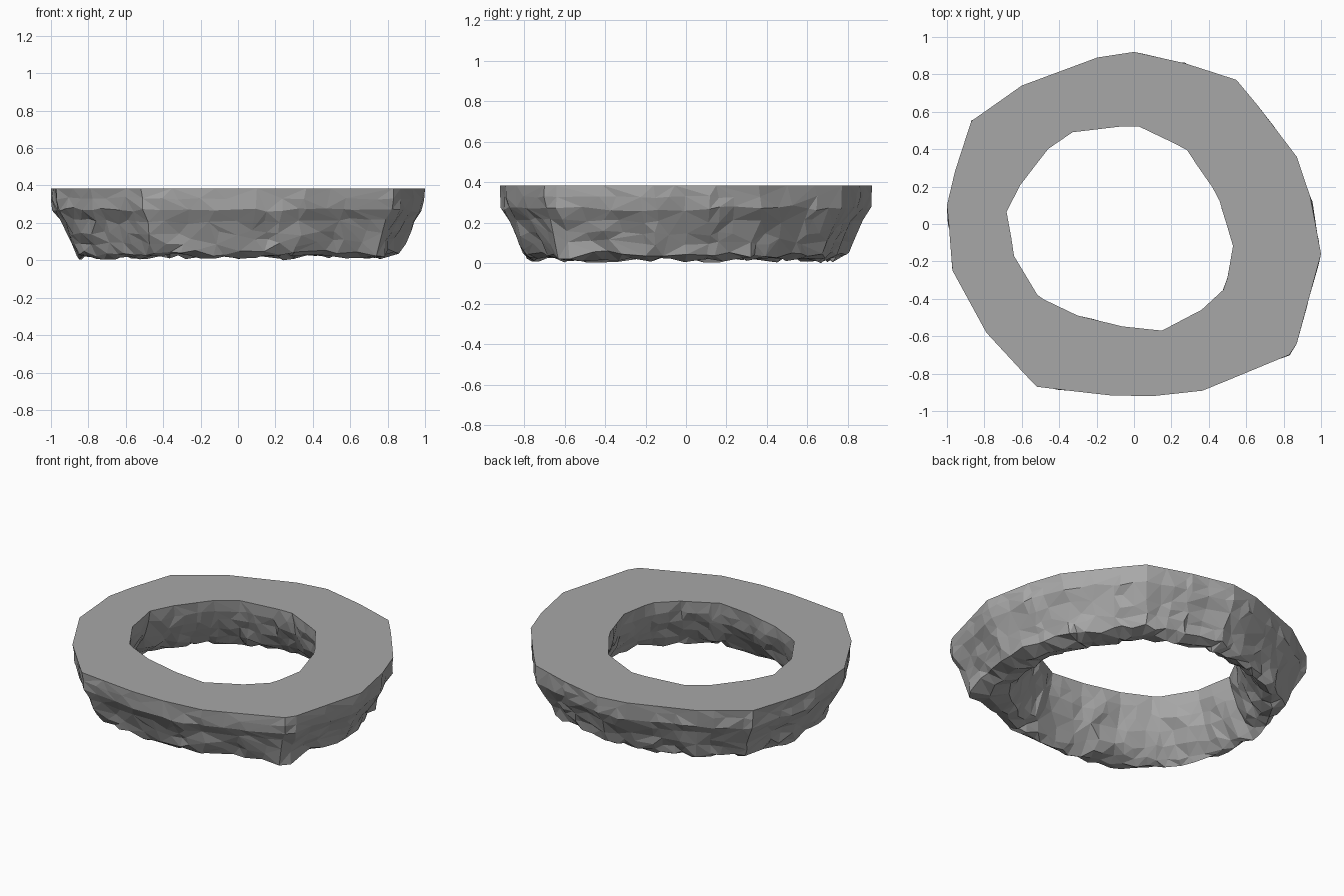
import bpy, bmesh, math, random
from mathutils import Vector, noise

default_cube = bpy.data.objects.get("Cube")
if default_cube:
    bpy.data.objects.remove(default_cube, do_unlink=True)

random.seed(4)
SEGMENTS = 72
TOP = 0.385

# Plan outlines of the flat top, listed counter-clockwise from the back
outer_plan = [(0, .92), (-.2, .89), (-.33, .84), (-.6, .74), (-.87, .55), (-.96, .27),
              (-1, .1), (-.97, -.25), (-.79, -.58), (-.52, -.87), (-.1, -.92), (.1, -.92),
              (.37, -.89), (.83, -.7), (.87, -.64), (1, -.16), (.95, .12), (.87, .36),
              (.68, .61), (.55, .77), (.27, .86)]
inner_plan = [(-.08, .52), (-.33, .49), (-.46, .4), (-.6, .22), (-.68, .07), (-.64, -.18),
              (-.51, -.39), (-.3, -.49), (-.05, -.55), (.15, -.57), (.36, -.46),
              (.49, -.34), (.53, -.12), (.45, .15), (.28, .4), (.03, .52)]

# Cross-section steps: (inset from the top edge, height)
outer_profile = [(0, TOP), (.004, .33), (.01, .27), (.05, .21), (.08, .15),
                 (.1, .1), (.125, .04)]
inner_profile = [(.155, .045), (.105, .1), (.065, .17), (.03, .24), (.008, .31), (0, TOP)]


def radius_at(plan, angle):
    """Distance from the centre to a plan outline along one direction."""
    ray = Vector((math.cos(angle), math.sin(angle)))
    for a, b in zip(plan, plan[1:] + plan[:1]):
        a, b = Vector(a), Vector(b)
        edge = b - a
        cross = ray.x * edge.y - ray.y * edge.x
        if abs(cross) < 1e-9:
            continue
        distance = (a.x * edge.y - a.y * edge.x) / cross
        along = (a.x * ray.y - a.y * ray.x) / cross
        if distance > 0 and -1e-6 <= along <= 1 + 1e-6:
            return distance
    return 1


def section(angle):
    """Closed cross-section of the ring as (radius, height) pairs."""
    r_out, r_in = radius_at(outer_plan, angle), radius_at(inner_plan, angle)
    points = [(r_out - inset, z) for inset, z in outer_profile]
    points.append(((r_out + r_in) / 2 + .015, .018))
    points += [(r_in + inset, z) for inset, z in inner_profile]
    return points


def rough(point):
    """Chipped-stone displacement, calmer towards the flat top."""
    lump = noise.noise_vector(point * 6) * .02
    chip = Vector([random.uniform(-1, 1) for _ in "xyz"]) * .015
    moved = point + (lump + chip) * (1 - .65 * point.z / TOP)
    moved.z = max(moved.z, 0.004)
    return moved


# Sweep directions, with the nearest ones moved onto the outline corners
angles = [math.tau * i / SEGMENTS for i in range(SEGMENTS)]
for x, y in inner_plan + outer_plan:
    corner = math.atan2(y, x) % math.tau
    angles[round(corner / math.tau * SEGMENTS) % SEGMENTS] = corner
angles.sort()

# Stone ring: cross-sections swept round the plan
bm = bmesh.new()
rings = []
for angle in angles:
    ring = []
    for r, z in section(angle):
        p = Vector((r * math.cos(angle), r * math.sin(angle), z))
        if z < TOP:
            p = rough(p)
        ring.append(bm.verts.new(p))
    rings.append(ring)

for this, following in zip(rings, rings[1:] + rings[:1]):
    for k in range(len(this)):
        n = (k + 1) % len(this)
        bm.faces.new((this[k], this[n], following[n], following[k]))

# Set the lowest chip on the ground, then split the rough faces into facets
lowest = min(bm.verts, key=lambda v: v.co.z)
lowest.co.z = 0
rough_faces = [f for f in bm.faces if any(v.co.z < TOP - 1e-5 for v in f.verts)]
bmesh.ops.triangulate(bm, faces=rough_faces, quad_method='SHORT_EDGE')
bmesh.ops.recalc_face_normals(bm, faces=bm.faces)

mesh = bpy.data.meshes.new("stone_ring")
bm.to_mesh(mesh)
bm.free()
stone_ring = bpy.data.objects.new("stone_ring", mesh)
bpy.context.collection.objects.link(stone_ring)

# Merge small facets into irregular chips
chips = stone_ring.modifiers.new("chips", 'DECIMATE')
chips.ratio = 0.75

# Grey stone
colour = (.39, .39, .39, 1)
stone = bpy.data.materials.new("grey_stone")
stone.use_nodes = True
stone.diffuse_color = colour
stone.node_tree.nodes["Principled BSDF"].inputs["Base Color"].default_value = colour
mesh.materials.append(stone)
